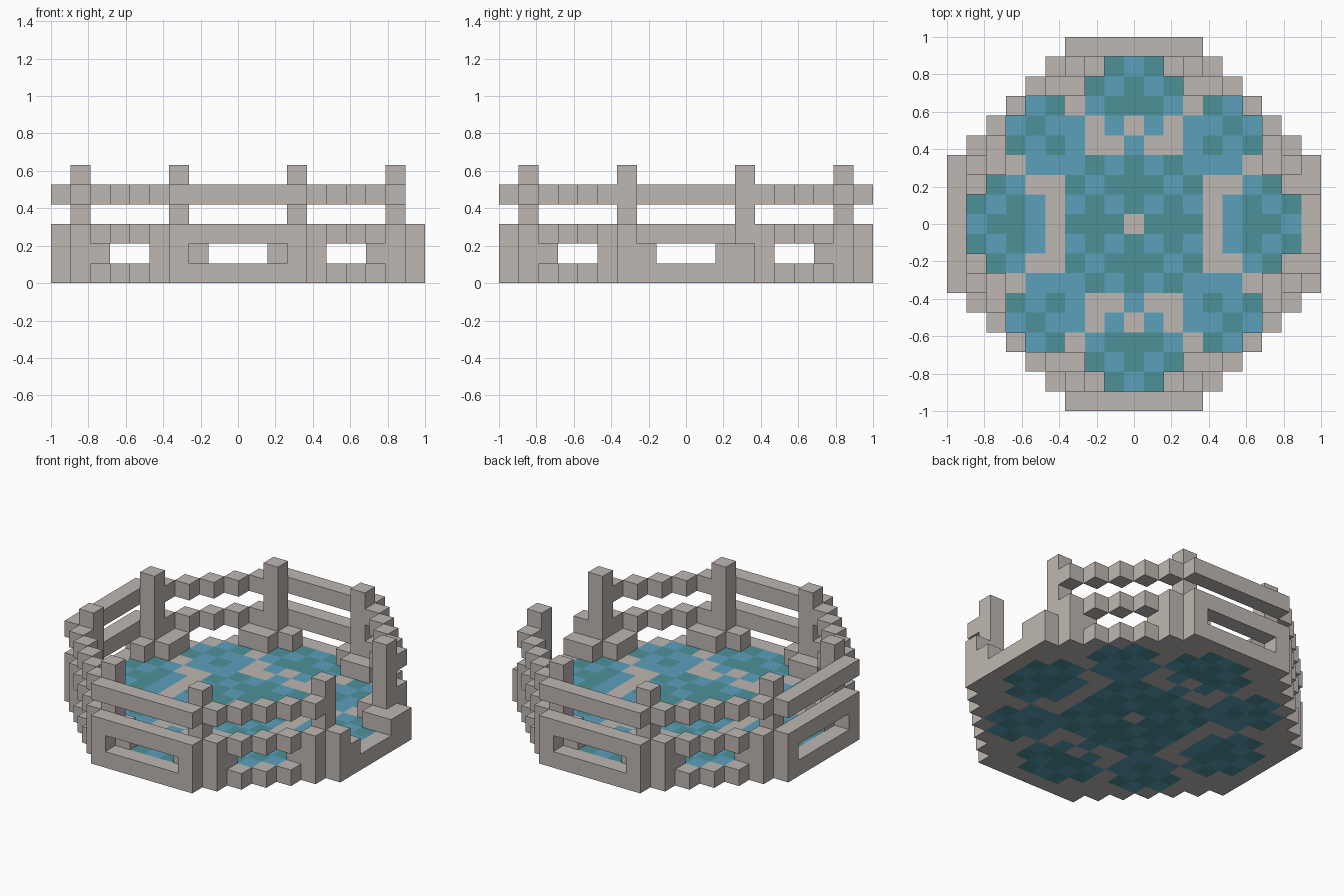
import bpy, bmesh
from mathutils import Vector

U = 2 / 19  # edge of one block

cube = bpy.data.objects.get("Cube")
if cube:
    bpy.data.objects.remove(cube, do_unlink=True)


def material(name, rgb):
    m = bpy.data.materials.new(name)
    m.use_nodes = True
    m.diffuse_color = (*rgb, 1)
    m.node_tree.nodes["Principled BSDF"].inputs["Base Color"].default_value = (*rgb, 1)
    return m


STONE = material("pale stone", (0.52, 0.475, 0.445))
BLUE = material("water blue", (0.105, 0.352, 0.5))
TEAL = material("teal", (0.072, 0.283, 0.318))


def finish(name, bm, mats):
    mesh = bpy.data.meshes.new(name)
    bm.to_mesh(mesh)
    bm.free()
    for m in mats:
        mesh.materials.append(m)
    obj = bpy.data.objects.new(name, mesh)
    bpy.context.scene.collection.objects.link(obj)


def add_box(bm, xs, ys, zs):
    """Box spanning inclusive block ranges on each axis."""
    lo = Vector((min(xs) - 0.5, min(ys) - 0.5, min(zs))) * U
    hi = Vector((max(xs) + 0.5, max(ys) + 0.5, max(zs) + 1)) * U
    verts = bmesh.ops.create_cube(bm, size=1)["verts"]
    for v in verts:
        v.co = Vector((a + b) / 2 + c * (b - a) for a, b, c in zip(lo, hi, v.co))


def stone_part(name, boxes):
    bm = bmesh.new()
    for box in boxes:
        add_box(bm, *box)
    finish(name, bm, [STONE])


# Patterned floor: one quadrant, mirrored both ways (S stone, B blue, T teal)
QUADRANT = ["STTTSBTTB", "TBTBSBTBT", "TTBTSSBTS", "TBTBBBSSS", "BSSBTBTS",
            "SBSBBTB", "TTBSTB", "TBTSS", "BTSS"]
bm = bmesh.new()
for y in range(-8, 9):
    row = QUADRANT[abs(y)]
    for x in range(1 - len(row), len(row)):
        for z in (0, 1):
            corners = [(-.5, -.5), (.5, -.5), (.5, .5), (-.5, .5)]
            if z == 0:
                corners.reverse()
            face = bm.faces.new([bm.verts.new(((x + a) * U, (y + b) * U, z * U))
                                 for a, b in corners])
            face.material_index = "SBT".index(row[abs(x)])
bmesh.ops.remove_doubles(bm, verts=bm.verts, dist=0.001)
finish("patterned_floor", bm, [STONE, BLUE, TEAL])


# Window panels on the front, back and right, each with its upper rail
def panel(place):
    frame = [place((-3, 3), 0), place((-3, 3), 2),
             place((-3, -3), 1), place((3, 3), 1)]
    return frame, [place((-3, 3), 4)]


SIDES = {
    "front": lambda span, z: (span, (-9,), (z,)),
    "back": lambda span, z: (span, (9,), (z,)),
    "right": lambda span, z: ((-9,), span, (z,)),
}
for side, place in SIDES.items():
    frame, rail = panel(place)
    stone_part(side + "_window_panel", frame)
    stone_part(side + "_rail", rail)

# Entrance on the left side: low sill with uneven jambs
stone_part("entrance_wall", [
    ((9,), (-3, 3), (0,)),
    ((9,), (-3,), (1, 2)),
    ((9,), (-2,), (1,)),
    ((9,), (2, 3), (1,)),
])

# Stepped corners, posts and inner ledge blocks, repeated in each quadrant
for sx, x_name in ((1, "left"), (-1, "right")):
    for sy, y_name in ((1, "back"), (-1, "front")):
        corner = f"{y_name}_{x_name}"
        steps = [(i * sx, (12 - i) * sy) for i in range(4, 9)]
        wall = [((x,), (y,), (z,)) for x, y in steps for z in (0, 2)]
        wall += [((x,), (y,), (1,)) for x, y in (steps[0], steps[-1])]
        stone_part(corner + "_stepped_wall", wall)
        stone_part(corner + "_stepped_rail", [((x,), (y,), (4,)) for x, y in steps])
        stone_part(corner + "_posts", [((a * sx,), (b * sy,), (1, 5))
                                       for a, b in ((3, 8), (8, 3))])
        ledge = [(2, 8), (3, 7), (4, 7)]
        ledge += [(b, a) for a, b in ledge]
        stone_part(corner + "_ledge_blocks", [((a * sx,), (b * sy,), (1,))
                                              for a, b in ledge])
